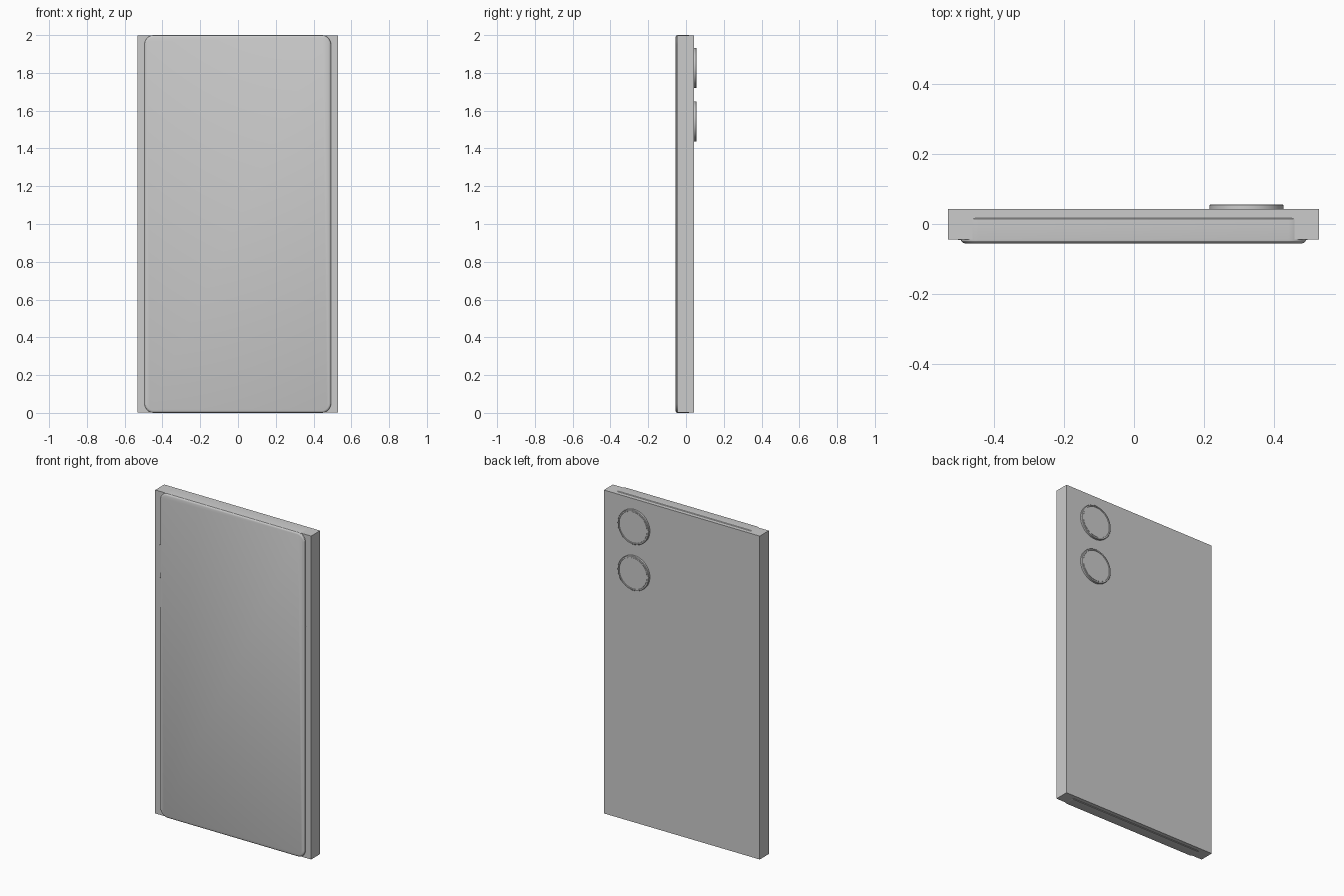
import bpy, bmesh, math

if "Cube" in bpy.data.objects:
    bpy.data.objects.remove(bpy.data.objects["Cube"])

def finish(name, bm, smooth=False):
    bmesh.ops.recalc_face_normals(bm, faces=bm.faces)
    me = bpy.data.meshes.new(name)
    bm.to_mesh(me)
    bm.free()
    ob = bpy.data.objects.new(name, me)
    bpy.context.collection.objects.link(ob)
    if smooth:
        bpy.ops.object.select_all(action='DESELECT')
        ob.select_set(True)
        bpy.context.view_layer.objects.active = ob
        bpy.ops.object.shade_smooth_by_angle(angle=math.radians(30))
    return ob

def box(name, x, y, z):
    bm = bmesh.new()
    bmesh.ops.create_cube(bm, size=1)
    for v in bm.verts:
        v.co = [a + (b - a) * (c + 0.5) for (a, b), c in zip((x, y, z), v.co)]
    return finish(name, bm)

def loft(name, rings):
    """Skin matching closed loops and cap both ends."""
    bm = bmesh.new()
    loops = [[bm.verts.new(p) for p in r] for r in rings]
    n = len(loops[0])
    for a, b in zip(loops, loops[1:]):
        for i in range(n):
            j = (i + 1) % n
            bm.faces.new((a[i], a[j], b[j], b[i]))
    bm.faces.new(loops[0])
    bm.faces.new(loops[-1])
    return finish(name, bm, True)

def rounded(cx, cz, hx, hz, r, y, seg=8):
    pts = []
    for k, (sx, sz) in enumerate(((1, 1), (-1, 1), (-1, -1), (1, -1))):
        for i in range(seg + 1):
            a = math.pi / 2 * (k + i / seg)
            pts.append((cx + sx * (hx - r) + r * math.cos(a), y,
                        cz + sz * (hz - r) + r * math.sin(a)))
    return pts

def circle(cx, cz, r, y, n=48):
    return [(cx + r * math.cos(2 * math.pi * i / n), y,
             cz + r * math.sin(2 * math.pi * i / n)) for i in range(n)]

# Square-cornered case around the phone
box("case", (-0.533, 0.53), (-0.045, 0.043), (0.003, 1.997))

# Rounded phone body, slightly proud of the case at front, top and bottom
profile = [(0.012, -0.056), (0.005, -0.0535), (0.001, -0.049), (0, -0.044),
           (0, 0.014), (0.004, 0.019)]
loft("phone_body", [rounded(-0.0015, 1, 0.494 - d, 1 - d, 0.05 - d, y)
                    for d, y in profile])

# Side buttons
for name, x, z in (("volume_up_button", (-0.504, -0.49), (1.497, 1.668)),
                   ("volume_down_button", (-0.504, -0.49), (1.285, 1.465)),
                   ("power_button", (0.485, 0.497), (1.153, 1.432)),
                   ("side_sensor", (0.485, 0.496), (0.888, 0.902))):
    box(name, x, (-0.0465, -0.01), z)

# Two raised rear cameras: rim with a slightly sunken lens
for i, z in enumerate((1.827, 1.543)):
    rim = [(0.106, 0.03), (0.106, 0.054), (0.104, 0.056), (0.097, 0.056),
           (0.096, 0.053)]
    loft(f"camera_rim_{i + 1}", [circle(0.322, z, r, y) for r, y in rim])
    loft(f"camera_lens_{i + 1}", [circle(0.322, z, 0.094, y) for y in (0.04, 0.055)])
